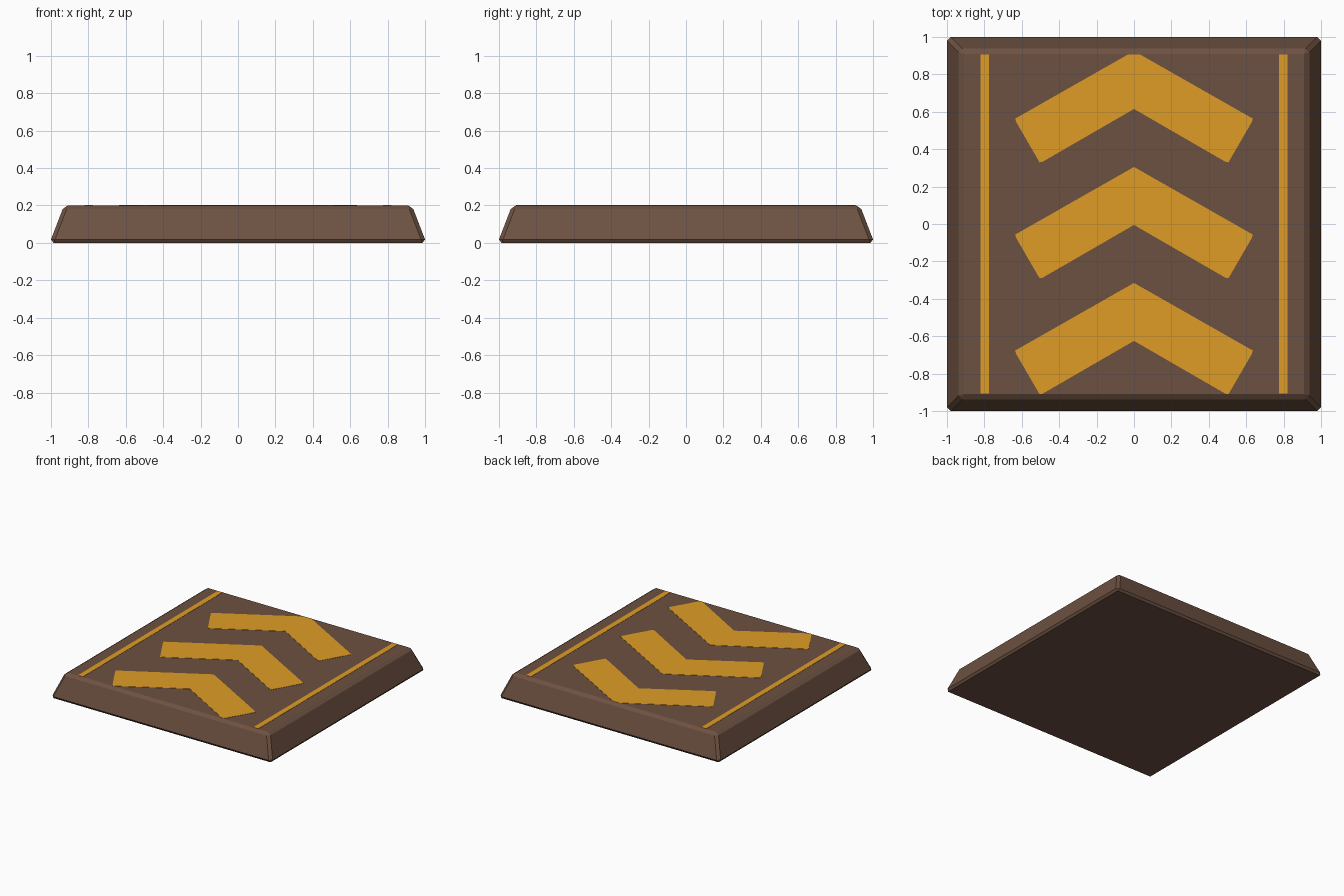
import bpy, bmesh

if "Cube" in bpy.data.objects:
    bpy.data.objects.remove(bpy.data.objects["Cube"])

def material(name, rgb):
    m = bpy.data.materials.new(name)
    m.diffuse_color = (*rgb, 1)
    m.use_nodes = True
    m.node_tree.nodes["Principled BSDF"].inputs["Base Color"].default_value = m.diffuse_color
    return m

brown = material("brown", (0.152, 0.082, 0.054))
gold = material("gold", (0.74, 0.335, 0.020))

def add_object(name, bm, mat):
    bmesh.ops.recalc_face_normals(bm, faces=bm.faces)
    me = bpy.data.meshes.new(name)
    bm.to_mesh(me)
    bm.free()
    me.materials.append(mat)
    ob = bpy.data.objects.new(name, me)
    bpy.context.collection.objects.link(ob)
    return ob

# Tapered floor pad with chamfered edges
BASE, TOP, HEIGHT, EDGE = 1.007, 0.93, 0.2, 0.02
bm = bmesh.new()
bmesh.ops.create_cube(bm, size=2)
for v in bm.verts:
    half = TOP if v.co.z > 0 else BASE
    v.co = (v.co.x * half, v.co.y * half, HEIGHT if v.co.z > 0 else 0)
bmesh.ops.bevel(bm, geom=bm.edges[:], offset=EDGE, segments=1, affect='EDGES')
add_object("pad", bm, brown)

def plate(name, outline):
    """Thin painted plate sitting just above the top of the pad."""
    bm = bmesh.new()
    face = bm.faces.new([bm.verts.new((x, y, HEIGHT - 0.001)) for x, y in outline])
    ext = bmesh.ops.extrude_face_region(bm, geom=[face])
    for v in ext["geom"]:
        if isinstance(v, bmesh.types.BMVert):
            v.co.z = HEIGHT + 0.002
    add_object(name, bm, gold)

# Side stripes
LIMIT = 0.907
for side, name in ((-1, "left_stripe"), (1, "right_stripe")):
    a, b = side * 0.775, side * 0.82
    plate(name, [(a, -LIMIT), (b, -LIMIT), (b, LIMIT), (a, LIMIT)])

# Chevrons pointing to the back; the last tip is cut flat at the pad edge
for i, y in enumerate((-0.625, -0.005, 0.615)):
    tip = y + 0.31
    cut = max(tip - LIMIT, 0.001)
    flat = cut / 0.577
    right = [(flat, tip - cut), (0.636, y - 0.052), (0.628, y - 0.073), (0.505, y - 0.285),
             (0.49, y - 0.283)]
    left = [(-x, yy) for x, yy in reversed(right)]
    plate(f"chevron_{i + 1}", right + [(0, y)] + left)
